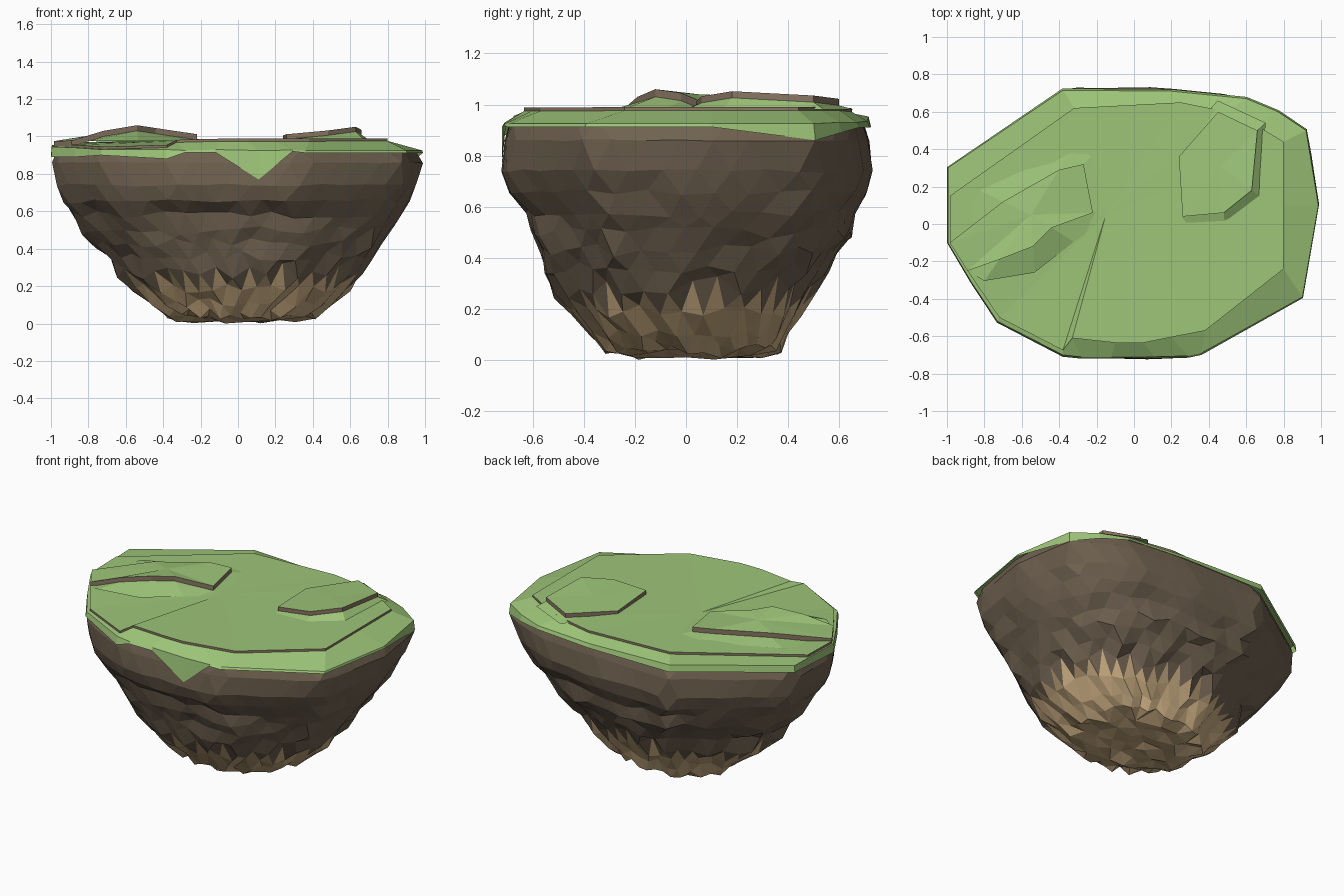
import bpy, math, random
from mathutils import Vector, noise
from mathutils.geometry import delaunay_2d_cdt

if "Cube" in bpy.data.objects:
    bpy.data.objects.remove(bpy.data.objects["Cube"])

random.seed(7)

def material(name, rgb):
    m = bpy.data.materials.new(name)
    m.diffuse_color = (*rgb, 1)
    m.use_nodes = True
    m.node_tree.nodes["Principled BSDF"].inputs["Base Color"].default_value = m.diffuse_color
    return m

GRASS = material("grass", (0.34, 0.56, 0.19))
SOIL = material("soil", (0.25, 0.18, 0.125))
ROCK = material("dark_rock", (0.16, 0.12, 0.08))
SAND = material("pale_rock", (0.58, 0.41, 0.22))

def build(name, verts, faces, mats, ids):
    me = bpy.data.meshes.new(name)
    me.from_pydata([tuple(v) for v in verts], [], faces)
    for m in mats:
        me.materials.append(m)
    for p, i in zip(me.polygons, ids):
        p.material_index = i
    ob = bpy.data.objects.new(name, me)
    bpy.context.collection.objects.link(ob)
    return ob

# Rim: outer x, y, skirt bottom z, lip z, then matching terrace edge x, y, z
RIM = [
    (-.995, -.10, .89, .945, -.985, -.10, .96), (-.87, -.31, .89, .94, -.87, -.28, .955),
    (-.73, -.52, .90, .93, -.72, -.50, .945), (-.38, -.70, .88, .93, -.38, -.675, .955),
    (-.28, -.71, .915, .925, -.33, -.61, .982), (-.12, -.71, .915, .93, -.10, -.635, .988),
    (.11, -.71, .77, .925, .05, -.635, .988), (.29, -.705, .92, .927, .20, -.605, .988),
    (.36, -.69, .912, .925, .38, -.57, .988), (.90, -.39, .912, .925, .80, -.24, .99),
    (.985, .10, .912, .925, .80, .10, .99), (.92, .50, .86, .925, .80, .44, .99),
    (.77, .60, .89, .93, .65, .53, .99), (.60, .67, .91, .93, .50, .60, .99),
    (.20, .71, .91, .935, .25, .65, .985), (-.38, .715, .912, .953, -.32, .62, .985),
    (-.995, .30, .912, .955, -.985, .15, .965)]
n = len(RIM)

# Rim polygon sampled evenly by length
pts = [Vector(r[:2]) for r in RIM]
seg = [(pts[(i + 1) % n] - pts[i]).length for i in range(n)]

def rim_point(u):
    d = (u % 1) * sum(seg)
    for i in range(n):
        if d <= seg[i]:
            return pts[i].lerp(pts[(i + 1) % n], d / seg[i])
        d -= seg[i]
    return pts[0]

# Rock body: stacked irregular rings: z, xmin, xmax, ymin, ymax, roughness
LEVELS = [
    (.93, -.97, .97, -.70, .70, 0), (.86, -.998, 1.005, -.72, .722, .003),
    (.74, -.975, .975, -.728, .735, .006), (.655, -.935, .925, -.70, .715, .01),
    (.58, -.88, .885, -.63, .675, .017), (.50, -.825, .845, -.61, .645, .02),
    (.43, -.765, .79, -.585, .605, .022), (.36, -.695, .73, -.555, .56, .022),
    (.285, -.645, .67, -.515, .51, .02), (.19, -.57, .605, -.455, .455, .02),
    (.11, -.485, .51, -.38, .405, .025), (.05, -.405, .43, -.33, .37, .025)]
N = 42
SAND_ROW = 8
verts, faces, ids = [], [], []
for k, (z, x0, x1, y0, y1, rough) in enumerate(LEVELS):
    round_mix = min(.55, max(0, .85 - z))
    for i in range(N):
        p = rim_point((i + .5 * (k % 2)) / N)
        q = Vector((p.x, p.y / .72))
        q = q.lerp(q.normalized(), round_mix)
        x = (x0 + x1) / 2 + q.x * (x1 - x0) / 2
        y = (y0 + y1) / 2 + q.y * (y1 - y0) / 2
        f = 1 + rough * (1.8 * noise.noise(Vector((x * 3, y * 3, z * 9))) + random.uniform(-.5, .5))
        dz = random.uniform(-1, 1) * min(rough * 1.3, .03)
        if k == SAND_ROW:
            dz *= 1.8
        verts.append((x * f, y * f, max(0, z + dz)))
for k in range(len(LEVELS) - 1):
    a, b = k * N, (k + 1) * N
    for i in range(N):
        j = (i + 1) % N
        if k % 2 == 0:
            tris = [((a + i, b + i, a + j), 2), ((a + j, b + i, b + j), 1)]
        else:
            tris = [((a + i, b + i, b + j), 1), ((a + i, b + j, a + j), 2)]
        for t, tops in tris:
            faces.append(t)
            # zigzag border between dark and pale rock
            ids.append(1 if k > SAND_ROW or (k == SAND_ROW and tops == 1) else 0)
faces.append(tuple(range(N)))
ids.append(0)

# Rough underside: scattered points triangulated inside the lowest ring
last = (len(LEVELS) - 1) * N
ring = [Vector(v[:2]) for v in verts[last:]]
inner, heights = [], []
for r, count in ((.83, 18), (.62, 14), (.4, 9), (.15, 4)):
    for i in range(count):
        a = (i + random.uniform(-.3, .3)) / count * math.tau
        inner.append(Vector((.41 * r * math.cos(a), .34 * r * math.sin(a) + .018)))
        heights.append(random.uniform(0, .045))
_, _, tris, src, _, _ = delaunay_2d_cdt(ring + inner, [], [list(range(N))], 1, 1e-6)
for t in tris:
    faces.append(tuple(last + src[v][0] for v in reversed(t)))
    ids.append(1)
verts += [(p.x, p.y, h) for p, h in zip(inner, heights)]
build("rock_body", verts, faces, [ROCK, SAND], ids)

# Grass cap: hanging skirt, then sloping lip up to the terrace edge
STEP = .014
rings = [[(r[0] * 1.004, r[1] * 1.014, r[2]) for r in RIM],
         [(r[0], r[1], r[3]) for r in RIM],
         [(r[4], r[5], r[6] - STEP) for r in RIM]]
verts = sum(rings, [])
faces = [(k * n + i, k * n + (i + 1) % n, (k + 1) * n + (i + 1) % n, (k + 1) * n + i)
         for k in range(2) for i in range(n)]
build("grass_cap", verts, faces, [GRASS], [0] * len(faces))

def slab(name, top, centre, riser, apron=0, ground=.98):
    """Grass-topped step with a soil riser and an optional grass bank below it."""
    m = len(top)
    c = Vector(centre)
    vs = list(top) + [(x, y, z - riser) for x, y, z in top] + [centre]
    fs = [(i, (i + 1) % m, 2 * m) for i in range(m)]
    fs += [(m + i, m + (i + 1) % m, (i + 1) % m, i) for i in range(m)]
    ids = [0] * m + [1] * m
    if apron:
        for x, y, z in top:
            d = Vector((x - c.x, y - c.y)).normalized() * (apron if x > -.85 else 0)
            vs.append((x + d.x, y + d.y, min(ground, z - riser - .005)))
        o = 2 * m + 1
        fs += [(o + i, o + (i + 1) % m, m + (i + 1) % m, m + i) for i in range(m)]
        ids += [0] * m
    build(name, vs, fs, [GRASS, SOIL], ids)

# Main terrace
slab("main_terrace", [r[4:] for r in RIM], (-.15, .05, .982), STEP)

# Raised mounds
slab("left_mound", [(-.985, -.10, .975), (-.89, -.25, .978), (-.72, -.19, 1.03), (-.54, -.12, 1.06),
                    (-.44, -.02, 1.045), (-.22, .06, 1.012), (-.27, .32, 1.02),
                    (-.40, .29, 1.03), (-.70, .12, 1.02)], (-.55, .05, 1.04), .03, .14, .975)
slab("right_mound", [(.24, .36, 1.005), (.26, .04, 1.012), (.48, .06, 1.032), (.63, .18, 1.052),
                     (.66, .50, 1.035), (.45, .60, 1.022)], (.46, .31, 1.028), .026, .06)
